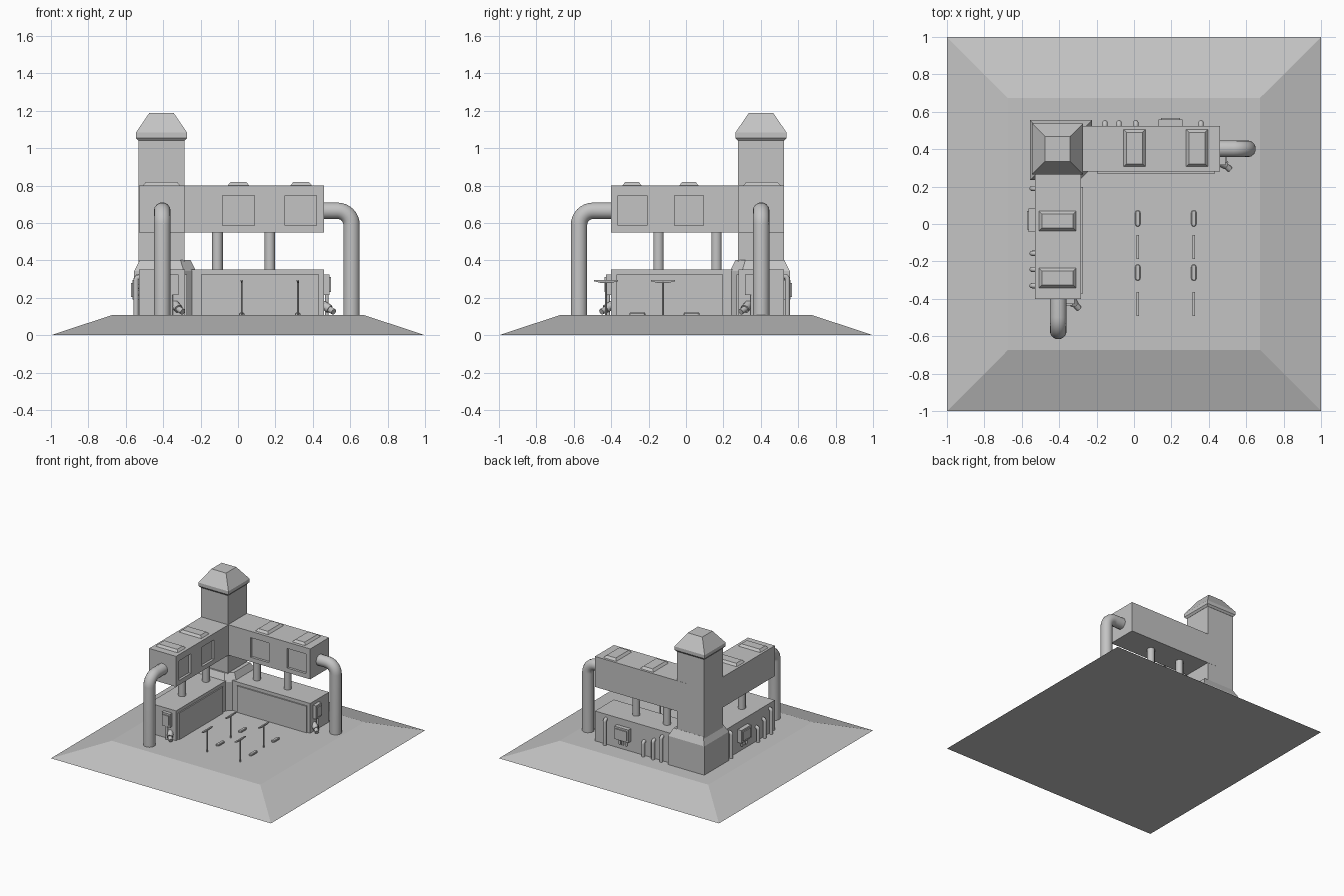
import bpy, bmesh, math
from mathutils import Vector

if "Cube" in bpy.data.objects:
    bpy.data.objects.remove(bpy.data.objects["Cube"])

GREY = bpy.data.materials.new("light_grey")
GREY.diffuse_color = (0.55, 0.55, 0.55, 1)
GREY.use_nodes = True
GREY.node_tree.nodes["Principled BSDF"].inputs["Base Color"].default_value = GREY.diffuse_color
G = 0.107  # ground plateau height


def world(u, v, z):
    return Vector((u, v, z))


def back_wing(u, v, z):   # u runs away from the tower, v from inner to outer wall
    return Vector((-0.286 + u, 0.28 + v, z))


def left_wing(u, v, z):
    return Vector((-0.283 - v, 0.278 - u, z))


def loft(name, rings, place=world):
    """Closed solid through rings of equal point count."""
    bm = bmesh.new()
    loops = [[bm.verts.new(place(*p)) for p in r] for r in rings]
    n = len(loops[0])
    for a, b in zip(loops, loops[1:]):
        for i in range(n):
            j = (i + 1) % n
            bm.faces.new((a[i], a[j], b[j], b[i]))
    bm.faces.new(loops[0][::-1])
    bm.faces.new(loops[-1])
    bmesh.ops.recalc_face_normals(bm, faces=bm.faces)
    me = bpy.data.meshes.new(name)
    bm.to_mesh(me)
    bm.free()
    me.materials.append(GREY)
    ob = bpy.data.objects.new(name, me)
    bpy.context.collection.objects.link(ob)
    return ob


def rect(u0, u1, v0, v1, z, d=0):
    return [(u0 + d, v0 + d, z), (u1 - d, v0 + d, z),
            (u1 - d, v1 - d, z), (u0 + d, v1 - d, z)]


def box(name, u, v, z, place=world, inset=0):
    return loft(name, [rect(*u, *v, z[0]), rect(*u, *v, z[1], inset)], place)


def tube(name, pts, r, bend=0, place=world, res=3):
    """Round pipe along points, corners filleted by the bend radius."""
    P = [place(*p) for p in pts]
    path = [P[0]]
    for a, b, c in zip(P, P[1:], P[2:]):
        d0, d1 = (a - b).normalized(), (c - b).normalized()
        centre = b + bend * (d0 + d1)
        for k in range(9):
            t = math.pi / 2 * k / 8
            path.append(centre - bend * (d1 * math.cos(t) + d0 * math.sin(t)))
    path.append(P[-1])
    cu = bpy.data.curves.new(name, 'CURVE')
    cu.dimensions = '3D'
    cu.bevel_depth, cu.bevel_resolution, cu.use_fill_caps = r, res, True
    sp = cu.splines.new('POLY')
    sp.points.add(len(path) - 1)
    for q, p in zip(sp.points, path):
        q.co = (*p, 1)
    cu.materials.append(GREY)
    ob = bpy.data.objects.new(name, cu)
    bpy.context.collection.objects.link(ob)
    bpy.ops.object.select_all(action='DESELECT')
    ob.select_set(True)
    bpy.context.view_layer.objects.active = ob
    bpy.ops.object.convert(target='MESH')
    bpy.ops.object.shade_smooth_by_angle(angle=math.radians(40))
    return bpy.context.object


def cut(ob, cutter):
    m = ob.modifiers.new("cut", 'BOOLEAN')
    m.operation, m.solver, m.object = 'DIFFERENCE', 'EXACT', cutter
    bpy.context.view_layer.objects.active = ob
    bpy.ops.object.modifier_apply(modifier=m.name)
    bpy.data.objects.remove(cutter)


# Sloped ground slab
loft("ground_slab", [rect(-1, 1, -1, 1, 0), rect(-1, 1, -1, 1, G, 0.325)])

# Corner tower with flared cap
TX, TY = -0.409, 0.401
box("tower", (TX - 0.123, TX + 0.123), (TY - 0.123, TY + 0.123), (G, 1.055))
loft("tower_cap", [rect(TX - h, TX + h, TY - h, TY + h, z) for z, h in
                   ((1.04, 0.124), (1.055, 0.137), (1.083, 0.137), (1.187, 0.066))])


# Tower base with cut inner corner and bevelled top
def base_ring(z, d):
    x0, x1, y0, y1, c = -0.555 + d, -0.225 - d, 0.235 + d, 0.555 - d, 0.065 - 0.4 * d
    return [(x0, y0, z), (x1 - c, y0, z), (x1, y0 + c, z), (x1, y1, z), (x0, y1, z)]


loft("tower_base", [base_ring(G, 0), base_ring(0.343, 0), base_ring(0.403, 0.03)])


def wing(side, place, s, end_pipe, posts, rear_box, rear_pipes):
    L = 0.746 * s
    # Lower building and its front panel
    box(side + "_lower_block", (-0.05, L), (0, 0.245), (G, 0.352), place)
    box(side + "_front_panel", (0.088 * s, L - 0.028), (-0.01, 0.02), (G, 0.325), place)
    # Raised gallery with recessed windows
    beam = box(side + "_gallery", (-0.1, L), (0, 0.245), (0.55, 0.80), place)
    for a, b in ((0.203, 0.374), (0.536, 0.706)):
        cut(beam, box("cutter", (a * s, b * s), (-0.05, 0.02), (0.587, 0.748), place))
    # Roof hatches
    for a, b in ((0.226, 0.351), (0.561, 0.686)):
        box(side + "_roof_hatch", (a * s, b * s), (0.022, 0.23), (0.795, 0.818), place, 0.02)
    # Round posts carrying the gallery
    for u in posts:
        tube(side + "_post", [(u, 0.122, 0.34), (u, 0.122, 0.56)], 0.029, place=place)
    # Large bent pipe at the end
    tube(side + "_end_pipe", [(L - 0.02, 0.122, 0.665), (end_pipe, 0.122, 0.665),
                              (end_pipe, 0.122, G)], 0.045, 0.075, place, 5)
    # Cabinet and valve on the end wall
    box(side + "_end_cabinet", (L - 0.01, L + 0.028), (0.035, 0.11), (0.215, 0.325), place)
    box(side + "_end_cabinet_door", (L, L + 0.036), (0.045, 0.10), (0.23, 0.31), place)
    tube(side + "_end_conduit", [(L + 0.015, 0.075, 0.22), (L + 0.015, 0.075, G)], 0.01, place=place)
    tube(side + "_valve_body", [(L - 0.01, 0.055, 0.165), (L + 0.03, 0.035, 0.14)], 0.023, place=place)
    tube(side + "_valve_spout", [(L + 0.012, 0.05, 0.15), (L + 0.052, 0.012, 0.125)], 0.016, place=place)
    # Meter box with legs on the rear wall
    c = rear_box
    box(side + "_meter_box", (c - 0.064, c + 0.064), (0.235, 0.28), (0.19, 0.295), place)
    box(side + "_meter_cover", (c - 0.05, c + 0.05), (0.25, 0.288), (0.205, 0.28), place)
    for d in (-0.03, 0, 0.03):
        tube(side + "_meter_leg", [(c + d, 0.26, 0.2), (c + d, 0.26, 0.15)], 0.009, place=place)
    # Hooked pipes on the rear wall
    for u, top in rear_pipes:
        tube(side + "_rear_pipe", [(u, 0.235, top), (u, 0.262, top), (u, 0.262, G)],
             0.014, 0.016, place)


wing("back", back_wing, 1.0, 0.893, (0.176, 0.456), 0.481,
     ((0.131, 0.31), (0.206, 0.26), (0.296, 0.225), (0.644, 0.315)))
wing("left", left_wing, 0.909, 0.85, (0.115, 0.425), 0.258,
     ((0.088, 0.315), (0.435, 0.225), (0.521, 0.26), (0.608, 0.31)))

# Courtyard lamps and rounded kerb stops
for x in (0.02, 0.32):
    for y in (-0.123, -0.428):
        tube("lamp_pole", [(x, y, G - 0.005), (x, y, 0.288)], 0.005, res=1)
        loft("lamp_head", [rect(x - 0.003, x + 0.003, y - 0.03, y + 0.03, 0.28),
                           rect(x - 0.006, x + 0.006, y - 0.064, y + 0.064, 0.288),
                           rect(x - 0.006, x + 0.006, y - 0.064, y + 0.064, 0.294)])
    for y in (0.03, -0.26):
        def pill(r, z):
            return [(x + r * math.cos(a), y + (0.03 if k < 6 else -0.03) + r * math.sin(a), z)
                    for k in range(12)
                    for a in [math.pi * (k % 6) / 5 + (0 if k < 6 else math.pi)]]
        loft("kerb_stop", [pill(0.014, G - 0.003), pill(0.014, G + 0.008), pill(0.01, G + 0.013)])
